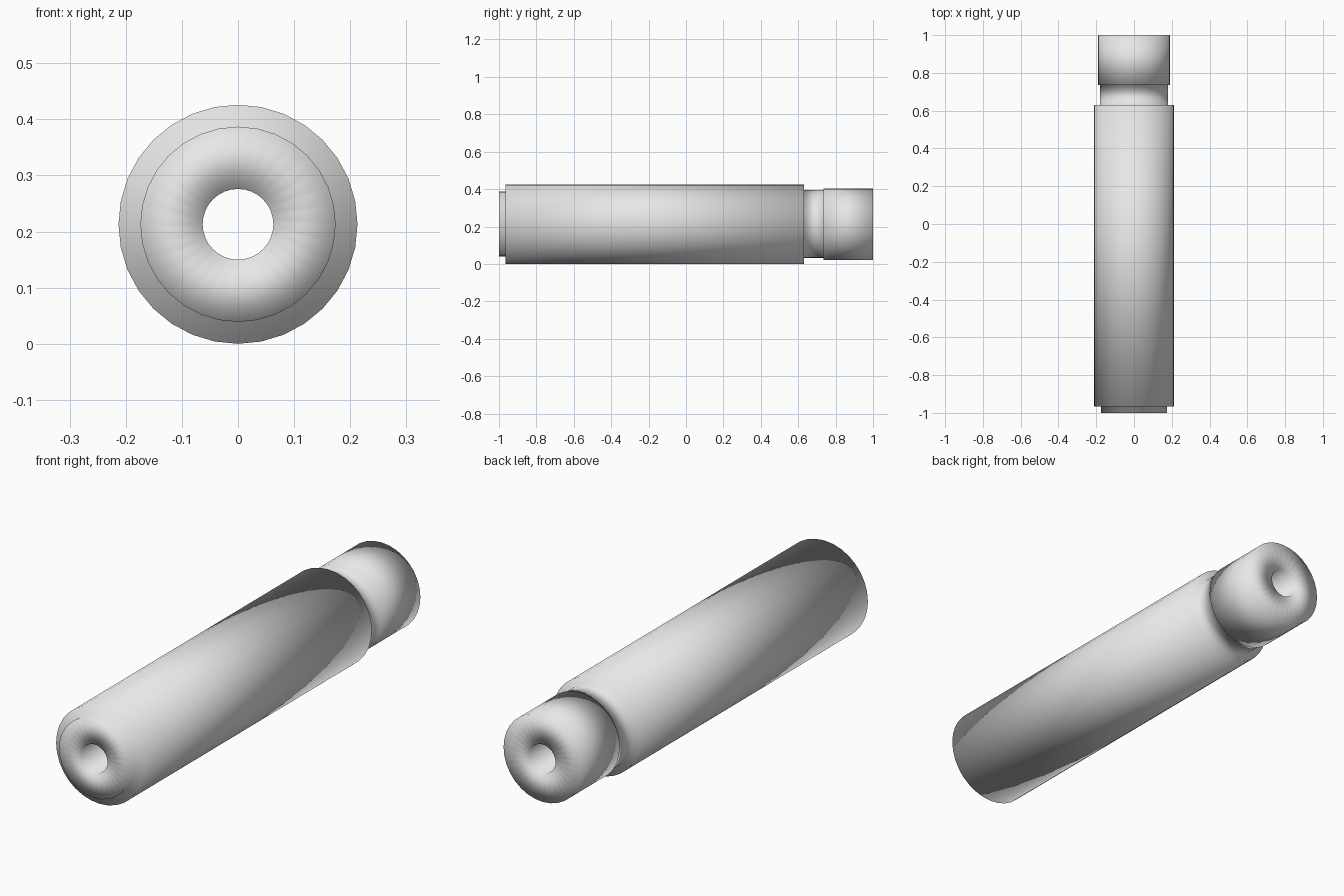
import bpy, bmesh, math
from mathutils import Vector

if "Cube" in bpy.data.objects:
    bpy.data.objects.remove(bpy.data.objects["Cube"], do_unlink=True)

SIDES = 32
AXIS_Z = 0.213          # height of the tube's centre line
BORE = 0.063            # radius of the hole running right through

grey = bpy.data.materials.new("light_grey")
grey.use_nodes = True
grey.diffuse_color = (0.8, 0.8, 0.8, 1)
grey.node_tree.nodes["Principled BSDF"].inputs["Base Color"].default_value = (0.8, 0.8, 0.8, 1)


def lathe_along_y(name, profile):
    """Spin a closed (y, radius) profile around the lengthwise axis."""
    bm = bmesh.new()
    verts = [bm.verts.new((0, y, r)) for y, r in profile]
    edges = [bm.edges.new((a, b)) for a, b in zip(verts, verts[1:] + verts[:1])]
    bmesh.ops.spin(bm, geom=verts + edges, cent=Vector(), axis=(0, 1, 0),
                   angle=math.tau, steps=SIDES, use_duplicate=False)
    bmesh.ops.remove_doubles(bm, verts=bm.verts[:], dist=1e-4)
    bmesh.ops.recalc_face_normals(bm, faces=bm.faces[:])
    for face in bm.faces:
        face.smooth = True      # fully smooth, shading rolls over the rims
    mesh = bpy.data.meshes.new(name)
    bm.to_mesh(mesh)
    bm.free()
    mesh.materials.append(grey)
    obj = bpy.data.objects.new(name, mesh)
    obj.location.z = AXIS_Z
    bpy.context.collection.objects.link(obj)
    return obj


# One continuous turned tube: front lip, main body, neck, rear collar, bore
lathe_along_y("stepped_tube", [
    (-1.0, BORE),
    (-1.0, 0.174), (-0.965, 0.174),     # front lip
    (-0.965, 0.213), (0.63, 0.213),     # main body
    (0.63, 0.181), (0.735, 0.181),      # neck
    (0.735, 0.191), (1.0, 0.191),       # rear collar
    (1.0, BORE),
])
